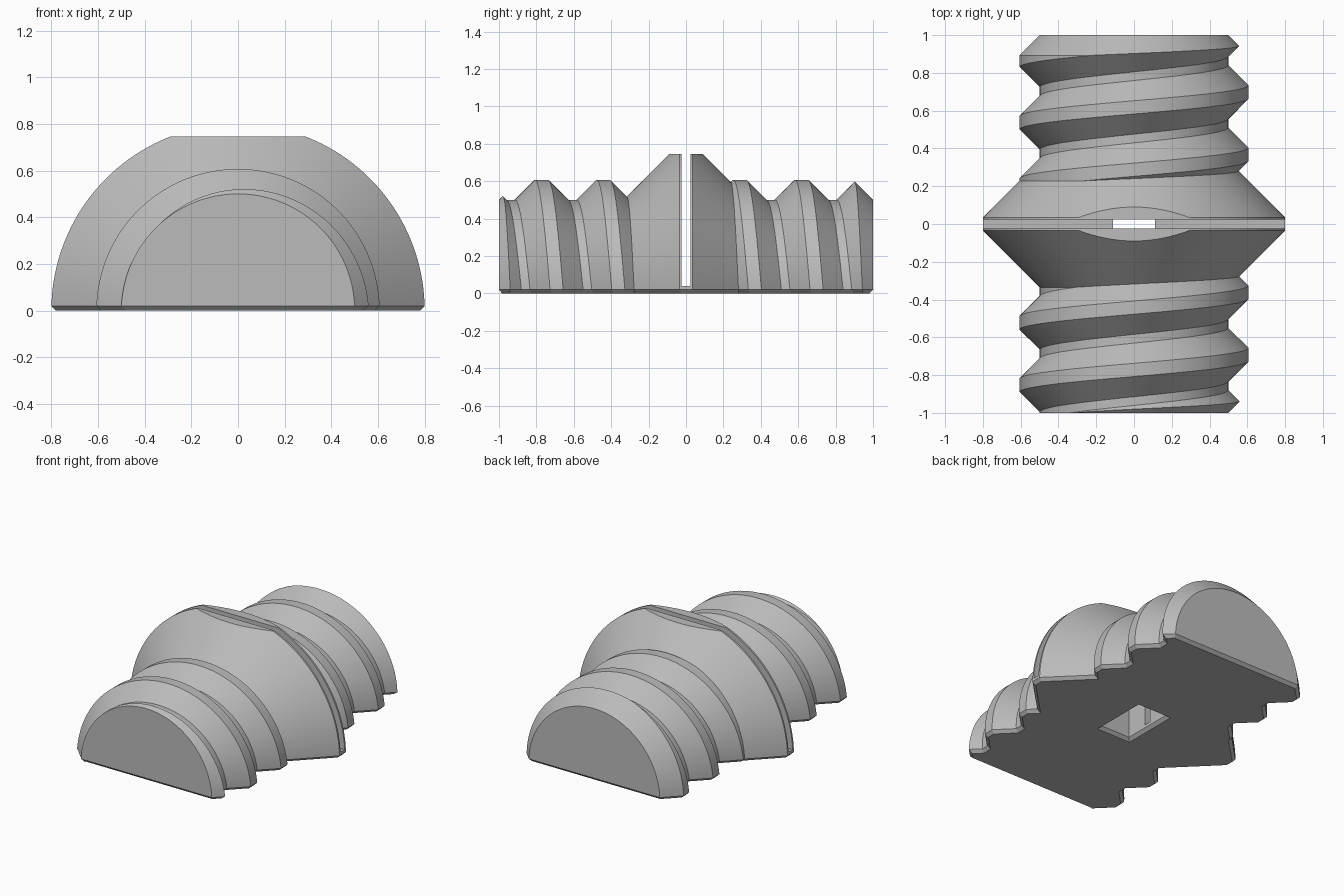
import bpy
import bmesh
from math import pi, cos, sin, radians

if "Cube" in bpy.data.objects:
    bpy.data.objects.remove(bpy.data.objects["Cube"])

ROOT, CREST, RIM = 0.5, 0.607, 0.8      # radii of screw core, thread and collar
PITCH, CHAMFER, SLOT = 0.33, 0.02, 0.023
STEPS = 80                              # divisions per half turn


def new_object(name, bm):
    bmesh.ops.remove_doubles(bm, verts=bm.verts, dist=1e-5)
    bmesh.ops.recalc_face_normals(bm, faces=bm.faces)
    mesh = bpy.data.meshes.new(name)
    bm.to_mesh(mesh)
    bm.free()
    obj = bpy.data.objects.new(name, mesh)
    bpy.context.collection.objects.link(obj)
    return obj


def sweep(name, profile, turn):
    """Sweep (y, radius) points, given for each angle, around the y axis."""
    bm = bmesh.new()
    full = turn > pi + 0.1
    count = round(STEPS * turn / pi)
    rings = []
    for i in range(count + (0 if full else 1)):
        a = turn * i / count
        rings.append([bm.verts.new((r * cos(a), y, r * sin(a))) for y, r in profile(a)])
    pairs = list(zip(rings, rings[1:]))
    if full:
        pairs.append((rings[-1], rings[0]))
    else:
        bm.faces.new(rings[0])
        bm.faces.new(rings[-1])
    for a, b in pairs:
        for j in range(len(a) - 1):
            bm.faces.new((a[j], a[j + 1], b[j + 1], b[j]))
    return new_object(name, bm)


def prism(name, levels):
    """Stack of rectangles (z, half x, half y) joined into a solid."""
    bm = bmesh.new()
    rings = [[bm.verts.new((sx * x, sy * y, z))
              for sx, sy in ((-1, -1), (1, -1), (1, 1), (-1, 1))] for z, x, y in levels]
    bm.faces.new(rings[0])
    bm.faces.new(rings[-1])
    for a, b in zip(rings, rings[1:]):
        for j in range(4):
            k = (j + 1) % 4
            bm.faces.new((a[j], a[k], b[k], b[j]))
    return new_object(name, bm)


def combine(obj, other, operation):
    mod = obj.modifiers.new(operation.title(), 'BOOLEAN')
    mod.operation, mod.solver, mod.object = operation, 'EXACT', other
    graph = bpy.context.evaluated_depsgraph_get()
    mesh = bpy.data.meshes.new_from_object(obj.evaluated_get(graph))
    obj.modifiers.clear()
    obj.data = mesh
    bpy.data.objects.remove(other)


def slice_flat(bm, z, normal_z):
    """Cut away one side of a level plane and return the closing face."""
    cut = bmesh.ops.bisect_plane(bm, geom=bm.verts[:] + bm.edges[:] + bm.faces[:],
                                 plane_co=(0, 0, z), plane_no=(0, 0, normal_z),
                                 clear_outer=True)
    edges = [e for e in cut["geom_cut"] if isinstance(e, bmesh.types.BMEdge)]
    return bmesh.ops.edgeloop_fill(bm, edges=edges)["faces"]


def thread_profile(angle):
    flank = CREST - ROOT
    points = [(-1.5, 0), (-1.5, ROOT)]
    for first in (-1.02, 0.37):
        for turn in range(3):
            y = first + PITCH * turn - PITCH * angle / (2 * pi)
            points += [(y - 0.035 - flank, ROOT), (y - 0.035, CREST),
                       (y + 0.035, CREST), (y + 0.035 + flank, ROOT)]
    return points + [(1.5, ROOT), (1.5, 0)]


# Threaded rod with bevelled ends
screw = sweep("half_screw", thread_profile, pi)
envelope = sweep("end_bevels", lambda a: [(-1, 0), (-1, ROOT), (-0.7, RIM), (0.7, RIM),
                                          (1, ROOT), (1, 0)], 2 * pi)
combine(screw, envelope, 'INTERSECT')

# Double-cone collar in the middle
edge = 0.035
collar = sweep("collar", lambda a: [(-RIM - edge, 0), (-edge, RIM), (edge, RIM),
                                    (RIM + edge, 0)], 2 * pi)
combine(screw, collar, 'UNION')

# Flat top, flat underside and its bevelled outline
bm = bmesh.new()
bm.from_mesh(screw.data)
slice_flat(bm, 0.745, 1)
base = slice_flat(bm, CHAMFER, -1)
bmesh.ops.remove_doubles(bm, verts=bm.verts, dist=0.0005)
bmesh.ops.recalc_face_normals(bm, faces=bm.faces)
base = [f for f in bm.faces if f.normal.z < -0.99 and f.calc_center_median().z < CHAMFER + 0.001]
bmesh.ops.inset_region(bm, faces=base, thickness=CHAMFER, use_even_offset=True, use_boundary=True)
bmesh.ops.translate(bm, vec=(0, 0, -CHAMFER), verts=list({v for f in base for v in f.verts}))
bmesh.ops.recalc_face_normals(bm, faces=bm.faces)
bm.to_mesh(screw.data)
bm.free()

# Narrow slot across the collar, and pocket in the underside
combine(screw, prism("slot", [(0.04, 1, SLOT), (1, 1, SLOT)]), 'DIFFERENCE')
combine(screw, prism("pocket", [(-0.01, 0.14, 0.21), (CHAMFER, 0.11, 0.18),
                                (0.35, 0.11, 0.18)]), 'DIFFERENCE')

# Colour and shading
grey = bpy.data.materials.new("light_grey")
grey.use_nodes = True
colour = (0.5, 0.5, 0.5, 1)
grey.diffuse_color = colour
grey.node_tree.nodes["Principled BSDF"].inputs["Base Color"].default_value = colour
screw.data.materials.clear()
screw.data.materials.append(grey)
for face in screw.data.polygons:
    face.material_index = 0
bpy.ops.object.select_all(action='DESELECT')
screw.select_set(True)
bpy.context.view_layer.objects.active = screw
bpy.ops.object.shade_smooth_by_angle(angle=radians(25))
